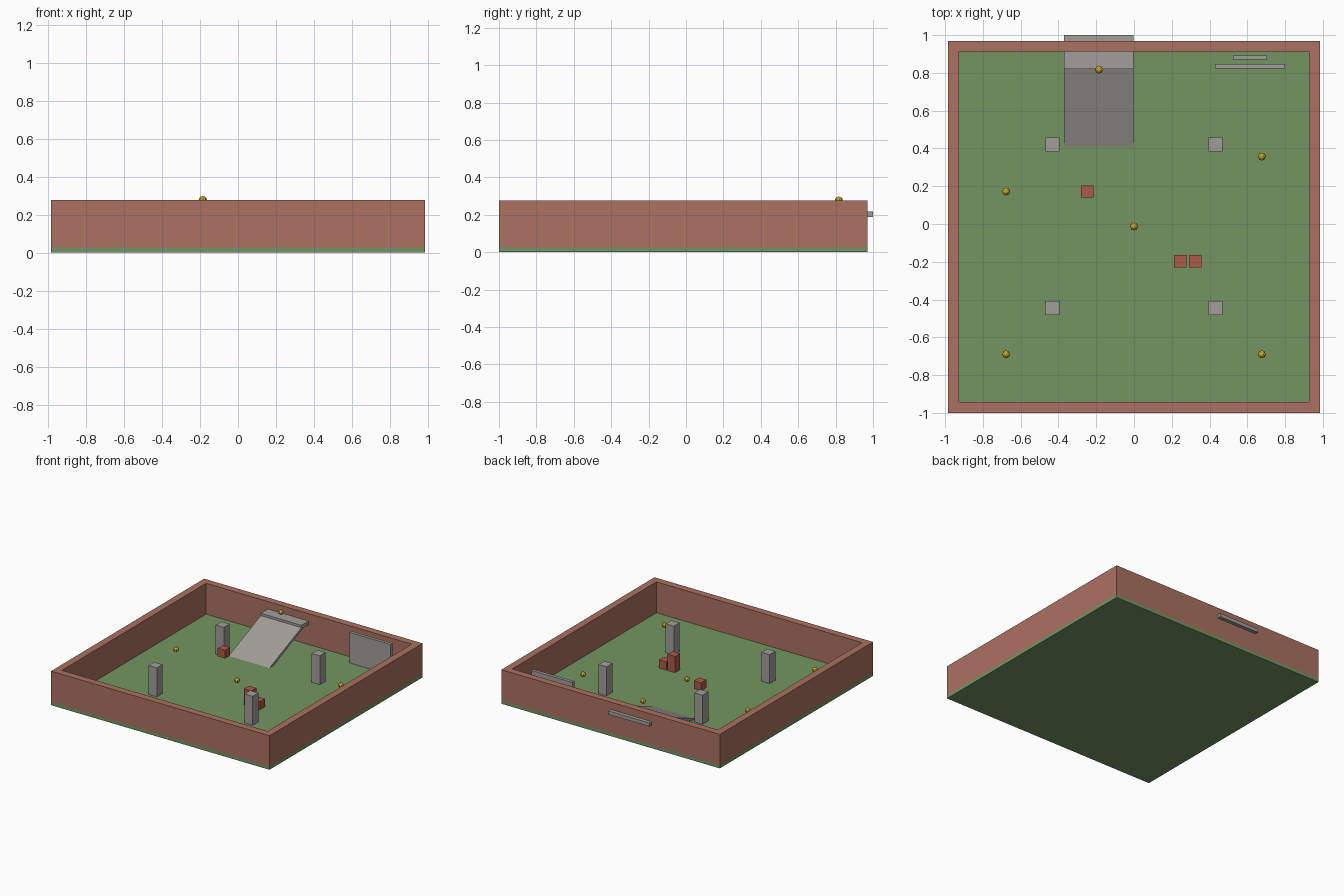
import bpy, bmesh, math
from mathutils import Matrix

if "Cube" in bpy.data.objects:
    bpy.data.objects.remove(bpy.data.objects["Cube"])


def material(name, r, g, b):
    def lin(c):
        c /= 255
        return c / 12.92 if c < 0.04045 else ((c + 0.055) / 1.055) ** 2.4
    m = bpy.data.materials.new(name)
    m.diffuse_color = (lin(r), lin(g), lin(b), 1)
    m.use_nodes = True
    m.node_tree.nodes["Principled BSDF"].inputs["Base Color"].default_value = m.diffuse_color
    return m


GRASS = material("grass green", 116, 149, 98)
BRICK = material("brick brown", 171, 113, 97)
STONE = material("stone grey", 162, 158, 154)
CRATE = material("crate red", 174, 90, 73)
GOLD = material("gold", 204, 164, 45)


def finish(name, bm, mat):
    me = bpy.data.meshes.new(name)
    bm.to_mesh(me)
    bm.free()
    me.materials.append(mat)
    ob = bpy.data.objects.new(name, me)
    bpy.context.collection.objects.link(ob)
    return ob


def box(name, mat, x, y, z):
    """Box from (min, max) pairs on each axis."""
    bm = bmesh.new()
    size = [b - a for a, b in (x, y, z)]
    mid = [(a + b) / 2 for a, b in (x, y, z)]
    bmesh.ops.create_cube(bm, size=1, matrix=Matrix.Translation(mid) @ Matrix.Diagonal((*size, 1)))
    return finish(name, bm, mat)


def around(c, half):
    return (c - half, c + half)


FLOOR = 0.026
TOP = 0.277
X, Y0, Y1 = 0.984, -1.0, 0.97
T = 0.058

# Ground slab
box("floor", GRASS, (-X, X), (Y0, Y1), (0, FLOOR))

# Enclosing wall: one mitred ring
bm = bmesh.new()
rings = []
for inset, z in ((0, FLOOR), (0, TOP), (T, TOP), (T, FLOOR)):
    x, a, b = X - inset, Y0 + inset, Y1 - inset
    rings.append([bm.verts.new((px, py, z)) for px, py in ((-x, a), (x, a), (x, b), (-x, b))])
for k in range(4):
    lo, hi = rings[k], rings[(k + 1) % 4]
    for i in range(4):
        j = (i + 1) % 4
        bm.faces.new((lo[i], lo[j], hi[j], hi[i]))
bmesh.ops.recalc_face_normals(bm, faces=bm.faces)
finish("perimeter_wall", bm, BRICK)

# Four pillars
for sx in (-1, 1):
    for sy in (-1, 1):
        box("pillar", STONE, around(sx * 0.432, 0.037), around(-0.012 + sy * 0.432, 0.037), (FLOOR, 0.262))

# Raised platform passing through the back wall
RX = (-0.37, -0.003)
box("platform", STONE, RX, (0.82, 1.0), (0.188, 0.217))

# Thin sloping ramp up to the platform
bm = bmesh.new()
profile = [(0.41, FLOOR), (0.825, 0.2), (0.835, 0.18), (0.46, FLOOR)]
face = bm.faces.new([bm.verts.new((RX[0], y, z)) for y, z in profile])
ext = bmesh.ops.extrude_face_region(bm, geom=[face])
bmesh.ops.translate(bm, vec=(RX[1] - RX[0], 0, 0),
                    verts=[v for v in ext["geom"] if isinstance(v, bmesh.types.BMVert)])
bmesh.ops.recalc_face_normals(bm, faces=bm.faces)
finish("ramp", bm, STONE)

# Screen panel and the small panel hidden behind it
box("screen_panel", STONE, (0.43, 0.80), (0.822, 0.848), (FLOOR, 0.275))
box("hidden_panel", STONE, (0.525, 0.705), (0.872, 0.893), (FLOOR, 0.15))

# Crates: a stack of two, one beside it, one floating
C = 0.066
for x, y, z in ((0.246, -0.196, FLOOR), (0.246, -0.196, FLOOR + C),
                (0.324, -0.196, FLOOR), (-0.247, 0.172, 0.15)):
    box("crate", CRATE, around(x, C / 2), around(y, C / 2), (z, z + C))

# Gold pickups
for x, y, z in ((-0.185, 0.817, 0.277), (0, -0.013, 0.088), (0.677, 0.357, 0.088),
                (-0.677, 0.172, 0.088), (-0.677, -0.69, 0.088), (0.677, -0.69, 0.088)):
    bm = bmesh.new()
    bmesh.ops.create_uvsphere(bm, u_segments=8, v_segments=6, radius=0.021,
                              matrix=Matrix.Translation((x, y, z)))
    finish("gold_pickup", bm, GOLD)
